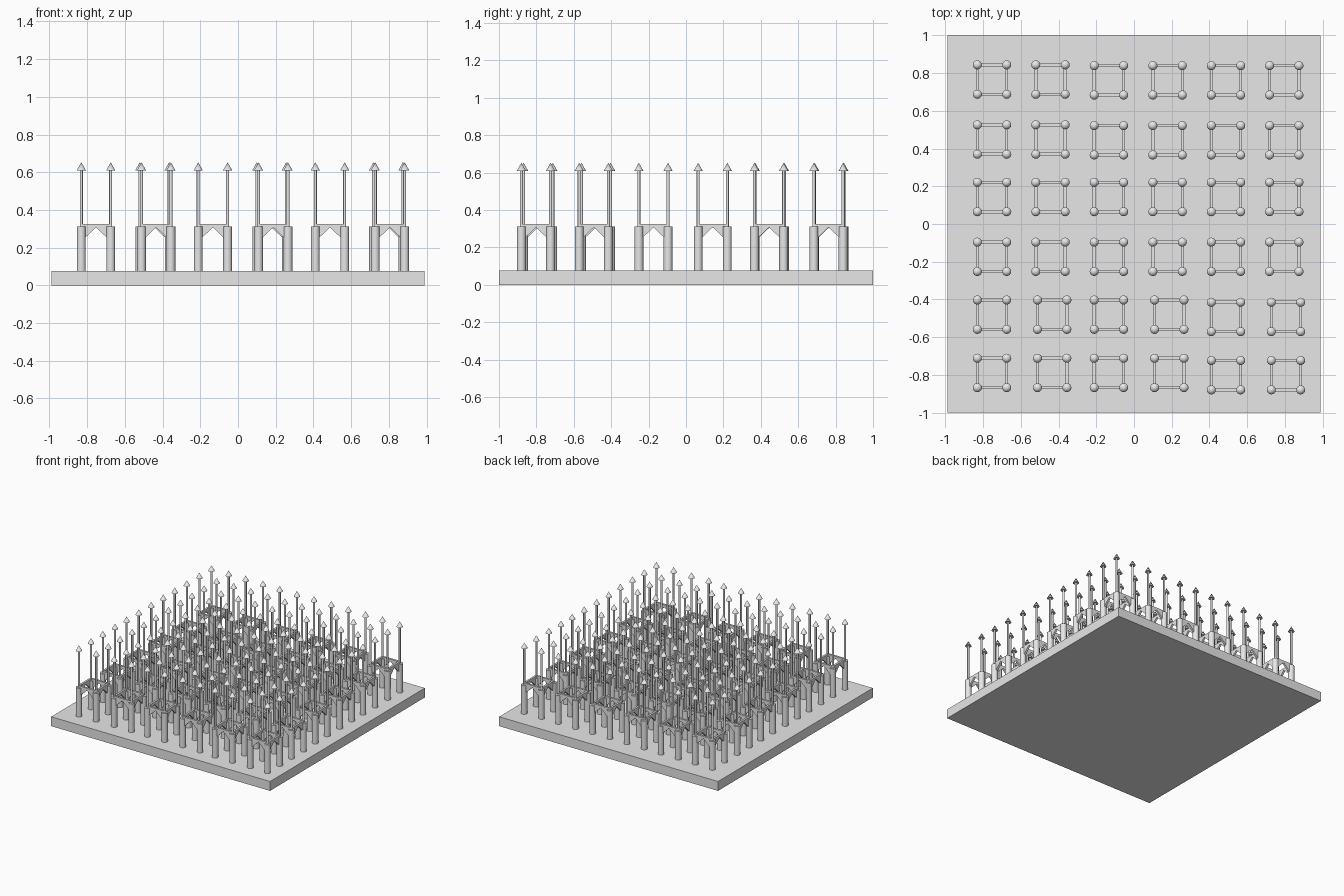
import bpy, bmesh
from math import pi
from mathutils import Matrix, Vector

if "Cube" in bpy.data.objects:
    bpy.data.objects.remove(bpy.data.objects["Cube"], do_unlink=True)

grey = bpy.data.materials.new("plain_grey")
grey.use_nodes = True
grey.diffuse_color = (0.8, 0.8, 0.8, 1)
grey.node_tree.nodes["Principled BSDF"].inputs["Base Color"].default_value = (0.8, 0.8, 0.8, 1)

BASE_TOP = 0.077
HALF = 0.078          # half the spacing between the pillars of a tower
COLUMNS = (-0.753, -0.443, -0.133, 0.178, 0.488, 0.797)
ROWS = (0.766, 0.448, 0.143, -0.174, -0.481, -0.79)


def finish(bm, name):
    bmesh.ops.recalc_face_normals(bm, faces=bm.faces)
    mesh = bpy.data.meshes.new(name)
    bm.to_mesh(mesh)
    bm.free()
    mesh.materials.append(grey)
    obj = bpy.data.objects.new(name, mesh)
    bpy.context.collection.objects.link(obj)
    return obj


def add_round(bm, x, y, z0, z1, r0, r1, sides=16):
    bmesh.ops.create_cone(bm, cap_ends=True, segments=sides, radius1=r0, radius2=r1,
                          depth=z1 - z0, matrix=Matrix.Translation((x, y, (z0 + z1) / 2)))


def add_arch(bm, matrix):
    # Beam with a pointed opening below, extruded to its thickness
    profile = [(-HALF, 0.326), (-HALF, 0.255), (-0.055, 0.255), (0, 0.308),
               (0.055, 0.255), (HALF, 0.255), (HALF, 0.326)]
    verts = [bm.verts.new(matrix @ Vector((x, -0.008, z))) for x, z in profile]
    face = bm.faces.new(verts)
    out = bmesh.ops.extrude_face_region(bm, geom=[face])
    moved = [v for v in out["geom"] if isinstance(v, bmesh.types.BMVert)]
    bmesh.ops.translate(bm, verts=moved, vec=matrix.to_3x3() @ Vector((0, 0.016, 0)))


# Base slab
slab = bmesh.new()
bmesh.ops.create_cube(slab, size=1, matrix=Matrix.Translation((0, 0, BASE_TOP / 2))
                      @ Matrix.Diagonal((1.98, 2, BASE_TOP, 1)))
finish(slab, "base_slab")

# Grid of towers, slightly uneven toward the front
centres = []
for j, y in enumerate(ROWS):
    for i, x in enumerate(COLUMNS):
        front = j >= 4
        dx = 0.009 if front and i % 2 else 0
        dy = -0.012 if front and i >= 4 else -0.004 if j < 2 and i >= 2 else 0
        centres.append((x + dx, y + dy))

pillars, poles, tips, arches = (bmesh.new() for _ in range(4))
for cx, cy in centres:
    for sx in (-1, 1):
        for sy in (-1, 1):
            x, y = cx + sx * HALF, cy + sy * HALF
            add_round(pillars, x, y, BASE_TOP, 0.312, 0.0235, 0.0235)
            add_round(poles, x, y, 0.31, 0.612, 0.008, 0.008, 12)
            add_round(tips, x, y, 0.61, 0.653, 0.024, 0)
    for k in range(4):
        add_arch(arches, Matrix.Translation((cx, cy, 0)) @ Matrix.Rotation(k * pi / 2, 4, "Z")
                 @ Matrix.Translation((0, -HALF, 0)))

finish(arches, "pointed_arches")
for bm, name in ((pillars, "pillars"), (poles, "poles"), (tips, "pole_tips")):
    obj = finish(bm, name)
    bpy.ops.object.select_all(action="DESELECT")
    obj.select_set(True)
    bpy.context.view_layer.objects.active = obj
    bpy.ops.object.shade_smooth_by_angle(angle=pi / 5)
